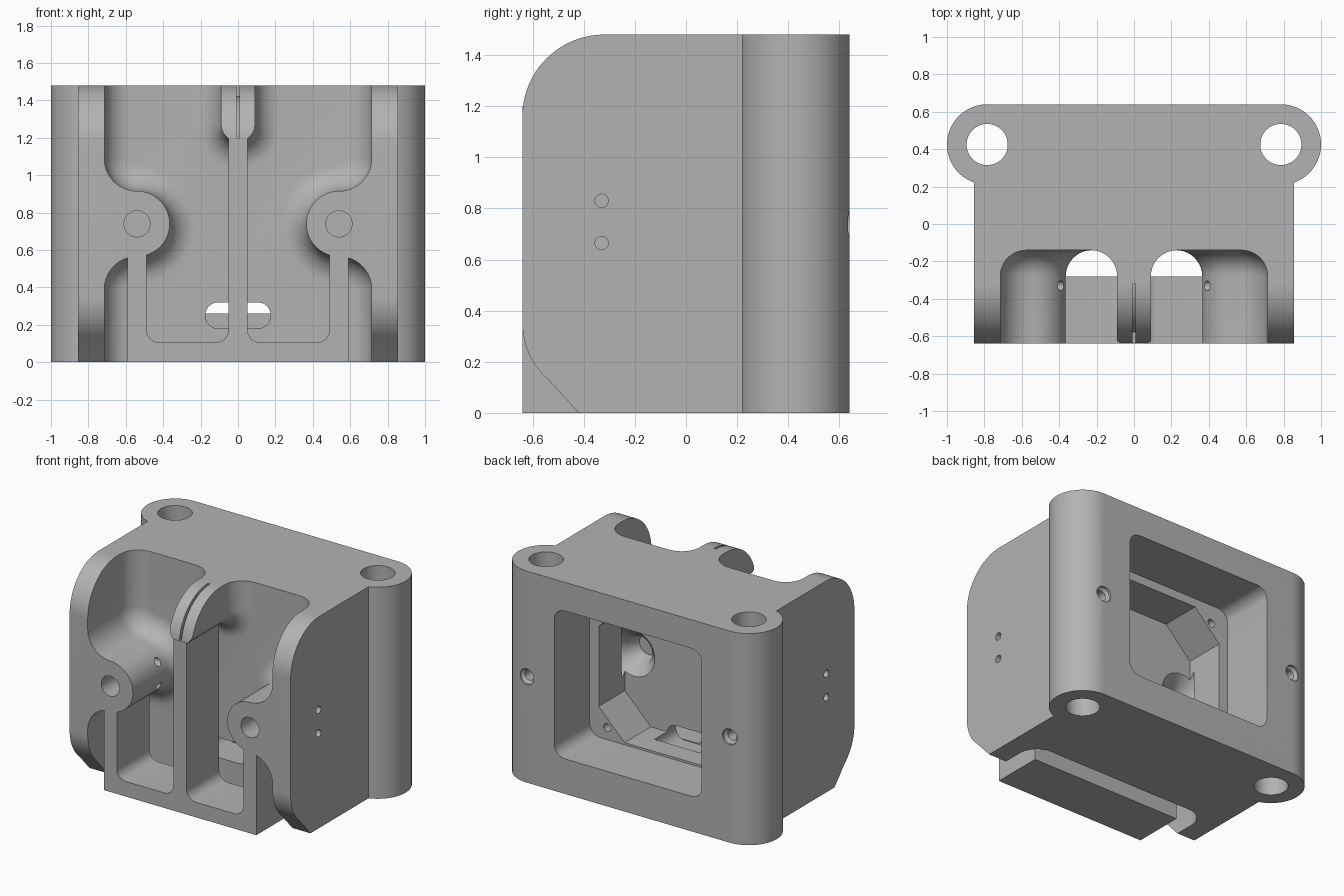
import bpy, bmesh
from math import sin, cos, pi, radians, sqrt
from mathutils import Vector

if "Cube" in bpy.data.objects:
    bpy.data.objects.remove(bpy.data.objects["Cube"])

grey = bpy.data.materials.new("plain_grey")
grey.use_nodes = True
grey.diffuse_color = (0.45, 0.45, 0.45, 1)
grey.node_tree.nodes["Principled BSDF"].inputs["Base Color"].default_value = (0.45, 0.45, 0.45, 1)


def arc(cx, cy, r, a0, a1, n=16):
    steps = [radians(a0 + (a1 - a0) * i / n) for i in range(n + 1)]
    return [(cx + r * cos(a), cy + r * sin(a)) for a in steps]


def rounded(x0, x1, z0, z1, r):
    return (arc(x1 - r, z1 - r, r, 0, 90, 8) + arc(x0 + r, z1 - r, r, 90, 180, 8)
            + arc(x0 + r, z0 + r, r, 180, 270, 8) + arc(x1 - r, z0 + r, r, 270, 360, 8))


def circle(cx, cy, r, n=40):
    return arc(cx, cy, r, 0, 360, n)[:-1]


PLACE = {"x": lambda p, d: Vector((d, p[0], p[1])),
         "y": lambda p, d: Vector((p[0], d, p[1])),
         "z": lambda p, d: Vector((p[0], p[1], d))}


def loft(name, axis, layers):
    """Solid through outlines of equal point count, each at a depth along an axis."""
    bm = bmesh.new()
    rings = [[bm.verts.new(PLACE[axis](p, d)) for p in pts] for d, pts in layers]
    for a, b in zip(rings, rings[1:]):
        for i in range(len(a)):
            j = (i + 1) % len(a)
            bm.faces.new((a[i], a[j], b[j], b[i]))
    bm.faces.new(rings[0])
    bm.faces.new(rings[-1])
    bmesh.ops.recalc_face_normals(bm, faces=bm.faces)
    mesh = bpy.data.meshes.new(name)
    bm.to_mesh(mesh)
    bm.free()
    mesh.materials.append(grey)
    ob = bpy.data.objects.new(name, mesh)
    bpy.context.collection.objects.link(ob)
    return ob


def prism(name, axis, pts, d0, d1):
    return loft(name, axis, [(d0, pts), (d1, pts)])


def combine(target, tool, operation="DIFFERENCE"):
    mod = target.modifiers.new("combine", "BOOLEAN")
    mod.operation, mod.solver, mod.object = operation, "EXACT", tool
    bpy.context.view_layer.objects.active = target
    bpy.ops.object.modifier_apply(modifier=mod.name)
    bpy.data.objects.remove(tool)


def mirrored(half):
    """Close a right-hand outline with its reflection in the first coordinate."""
    return half + [(-x, z) for x, z in reversed(half) if abs(x) > 1e-6]


# Body: plan outline with a round ear on each back corner
EAR_X, EAR_Y, EAR_R = 0.785, 0.425, 0.215
neck = EAR_Y - sqrt(EAR_R ** 2 - (0.855 - EAR_X) ** 2)
plan = [(0.855, -0.64), (0.855, neck)] + arc(EAR_X, EAR_Y, EAR_R, -70, 90, 32)
body = prism("housing_body", "z", mirrored(plan), -0.1, 1.6)

# Side profile: rounded upper front, curved and chamfered lower front
side = ([(-0.42, 0), (0.8, 0), (0.8, 1.48)] + arc(-0.32, 1.16, 0.32, 90, 180, 24)
        + arc(-0.35, 0.35, 0.29, 180, 230, 12))
combine(body, prism("side_profile", "x", side, -1.2, 1.2), "INTERSECT")


# Front pocket, shaped round the bosses and top rib, with filleted back edges
def pocket_outline(o):
    wall, boss = 0.715 - o, 0.175 + o
    bend = 0.175 - o
    half = [(wall, -0.1)]
    half += arc(0.54, 0.39, bend, 0, 90, 12)
    half += arc(0.54, 0.74, boss, 270, 90, 32)
    half += arc(0.54, 1.09, bend, 270, 360, 12)
    half += [(wall, 1.6), (0.09 + o, 1.6)]
    half += arc(0, 1.27, 0.09 + o, 0, -90, 12)
    return mirrored(half)


FILLET = 0.14
layers = [(-0.8, pocket_outline(0))]
for i in range(11):
    a = i / 10 * pi / 2
    layers.append((-0.28 + FILLET * sin(a), pocket_outline(FILLET * (1 - cos(a)))))
combine(body, loft("front_pocket", "y", layers))

# Slit that follows the curved front of the top rib
slit = arc(-0.32, 1.16, 0.4, 90, 175) + arc(-0.32, 1.16, 0.26, 175, 90)
combine(body, prism("rib_slit", "x", slit, -0.008, 0.008))

# Front frame: base, two posts and a tall centre web
frame = [(0.59, 0), (0.59, 0.62), (0.49, 0.62)]
frame += arc(0.42, 0.175, 0.07, 0, -90, 8) + arc(0.12, 0.175, 0.07, 270, 180, 8)
frame += [(0.05, 1.2)]
combine(body, prism("front_frame", "y", mirrored(frame), -0.64, -0.28), "UNION")

# Back window and the smaller chamfered chamber behind it
combine(body, prism("back_window", "y", rounded(-0.57, 0.57, 0.245, 1.28, 0.08), 0.25, 0.8))
C, X, Z0, Z1 = 0.2, 0.5, 0.26, 1.22
chamber = [(X - C, Z0), (X, Z0 + C), (X, Z1 - C), (X - C, Z1)]
combine(body, prism("chamber", "y", mirrored(chamber), -0.04, 0.3))
combine(body, prism("cable_slot", "y", rounded(-0.175, 0.175, 0.18, 0.32, 0.0699), -0.2, 0.1))

for s in (-1, 1):
    # Vertical ear holes
    combine(body, prism("ear_hole", "z", circle(s * EAR_X, EAR_Y, 0.11), -0.1, 1.6))
    # Boss bores with a flared back end
    bore = [(d, circle(s * 0.54, 0.74, r)) for d, r in ((-0.8, 0.07), (-0.28, 0.07))]
    combine(body, loft("boss_bore", "y", bore))
    flare = [(d, circle(s * 0.43, 0.74, r)) for d, r in ((-0.2, 0.07), (-0.1, 0.1), (0.0, 0.2))]
    combine(body, loft("boss_flare", "y", flare))
    # Countersunk screw holes on the back
    screw = [(d, circle(s * EAR_X, 0.74, r, 24))
             for d, r in ((0.5, 0.035), (0.61, 0.035), (0.625, 0.055), (0.7, 0.055))]
    combine(body, loft("back_screw", "y", screw))
    # Screw holes on the window ledge
    for z in (Z0 + 0.07, Z1 - 0.07):
        combine(body, prism("ledge_screw", "y", circle(s * 0.435, z, 0.028, 20), 0.1, 0.3))
    # Cross holes through the side walls and bosses
    for z in (0.665, 0.83):
        combine(body, prism("cross_hole", "x", circle(-0.33, z, 0.026, 20), s * 0.3, s * 1.0))

bpy.ops.object.select_all(action="DESELECT")
body.select_set(True)
bpy.context.view_layer.objects.active = body
bpy.ops.object.shade_smooth_by_angle(angle=radians(30))
